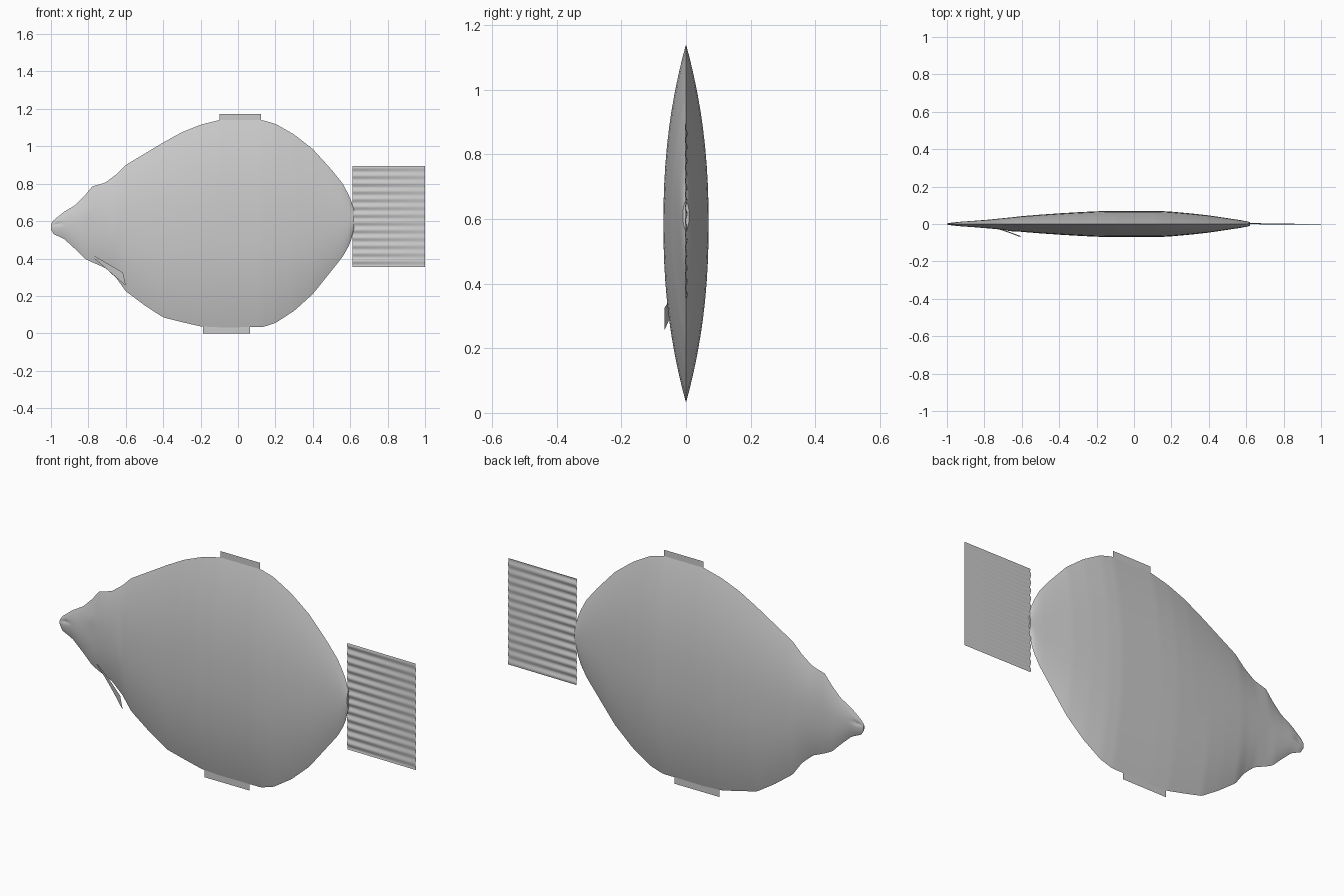
import bpy, bmesh, math
from mathutils import Vector

cube = bpy.data.objects.get("Cube")
if cube:
    bpy.data.objects.remove(cube)

grey = bpy.data.materials.new("plain grey")
grey.use_nodes = True
grey.diffuse_color = (0.6, 0.6, 0.6, 1)
grey.node_tree.nodes["Principled BSDF"].inputs["Base Color"].default_value = (0.6, 0.6, 0.6, 1)


def finish(bm, name, angle=20):
    bmesh.ops.recalc_face_normals(bm, faces=bm.faces)
    mesh = bpy.data.meshes.new(name)
    bm.to_mesh(mesh)
    bm.free()
    obj = bpy.data.objects.new(name, mesh)
    bpy.context.collection.objects.link(obj)
    mesh.materials.append(grey)
    bpy.ops.object.select_all(action="DESELECT")
    obj.select_set(True)
    bpy.context.view_layer.objects.active = obj
    bpy.ops.object.shade_smooth_by_angle(angle=math.radians(angle))
    return obj


def grid_sheet(name, nu, nv, place):
    """Sheet whose vertices come from place(u, v), with u and v in 0..1."""
    bm = bmesh.new()
    rows = [[bm.verts.new(place(i / nu, j / nv)) for j in range(nv + 1)] for i in range(nu + 1)]
    for a, b in zip(rows, rows[1:]):
        for j in range(nv):
            bm.faces.new((a[j], b[j], b[j + 1], a[j + 1]))
    return finish(bm, name, 60)


# Body stations: x, top edge, bottom edge, half thickness
STATIONS = [
    (-1.0, .585, .555, .003), (-.985, .605, .53, .006), (-.93, .65, .505, .012),
    (-.87, .685, .45, .016), (-.82, .735, .40, .02), (-.78, .785, .38, .023),
    (-.71, .805, .35, .03), (-.65, .85, .295, .036), (-.6, .9, .225, .042),
    (-.5, .96, .15, .05), (-.4, 1.02, .085, .057), (-.3, 1.075, .06, .063),
    (-.2, 1.115, .037, .068), (-.1, 1.14, .032, .07), (.13, 1.14, .033, .07),
    (.2, 1.12, .055, .066), (.3, 1.063, .12, .057), (.4, .985, .21, .046),
    (.5, .875, .335, .031), (.56, .8, .41, .022), (.6, .725, .48, .015),
    (.62, .66, .56, .01)]


def section(x):
    for a, b in zip(STATIONS, STATIONS[1:]):
        if x <= b[0]:
            break
    f = (x - a[0]) / (b[0] - a[0])
    return [p + (q - p) * f for p, q in zip(a[1:], b[1:])]


def bump(x, z, cx, cz, rx, rz):
    return math.exp(-((x - cx) / rx) ** 2 - ((z - cz) / rz) ** 2)


def relief(x, z, side):
    """Mouth crease on both sides; eye swelling and gill fold on the front."""
    mouth = -.006 * bump(x, z, -.965, .585, .02, .008)
    if side > 0:
        return mouth
    return mouth + .003 * bump(x, z, -.81, .65, .03, .04) + .004 * bump(x, z, -.66, .52, .025, .17)


# Body: lens shaped cross-sections with a sharp edge above and below
bm = bmesh.new()
COLS, HALF = 110, 28
rings = []
for i in range(COLS + 1):
    x = -1 + 1.62 * i / COLS
    top, low, w = section(x)
    mid, h = (top + low) / 2, (top - low) / 2
    ring = []
    for k in range(2 * HALF):
        t = math.cos(math.pi * k / HALF)
        side = -1 if k < HALF else 1
        fade = 1 - abs(t) ** 2.2
        z = mid + h * t
        y = side * fade * max(.001, w + relief(x, z, side))
        ring.append(bm.verts.new((x, y, z)))
    rings.append(ring)
for a, b in zip(rings, rings[1:]):
    for k in range(2 * HALF):
        n = (k + 1) % (2 * HALF)
        bm.faces.new((a[k], b[k], b[n], a[n]))
for end in (rings[0], rings[-1]):
    bm.faces.new(end)
finish(bm, "body")

# Tail: thin sheet with horizontal ripples that fade toward the free edge
grid_sheet("tail_fin", 10, 140, lambda u, v: Vector((
    .613 + .387 * u,
    .002 - .004 * u + .003 * (1 - .6 * u) * math.sin(v * math.tau * 13),
    .355 + .54 * v)))

# Small fins above and below
for name, x0, x1, z0, z1 in (("top_fin", -.098, .123, 1.13, 1.172),
                             ("bottom_fin", -.188, .064, 0, .042)):
    grid_sheet(name, 8, 1, lambda u, v: Vector((x0 + (x1 - x0) * u, 0, z0 + (z1 - z0) * v)))

# Side fin: small flap that swings outward behind the gill
grid_sheet("side_fin", 8, 4, lambda u, v: Vector((
    -.78 + .18 * u - .015 * v,
    -.012 - .055 * u ** 1.3,
    .42 - .13 * u + (v - .5) * (.02 + .05 * u))))
